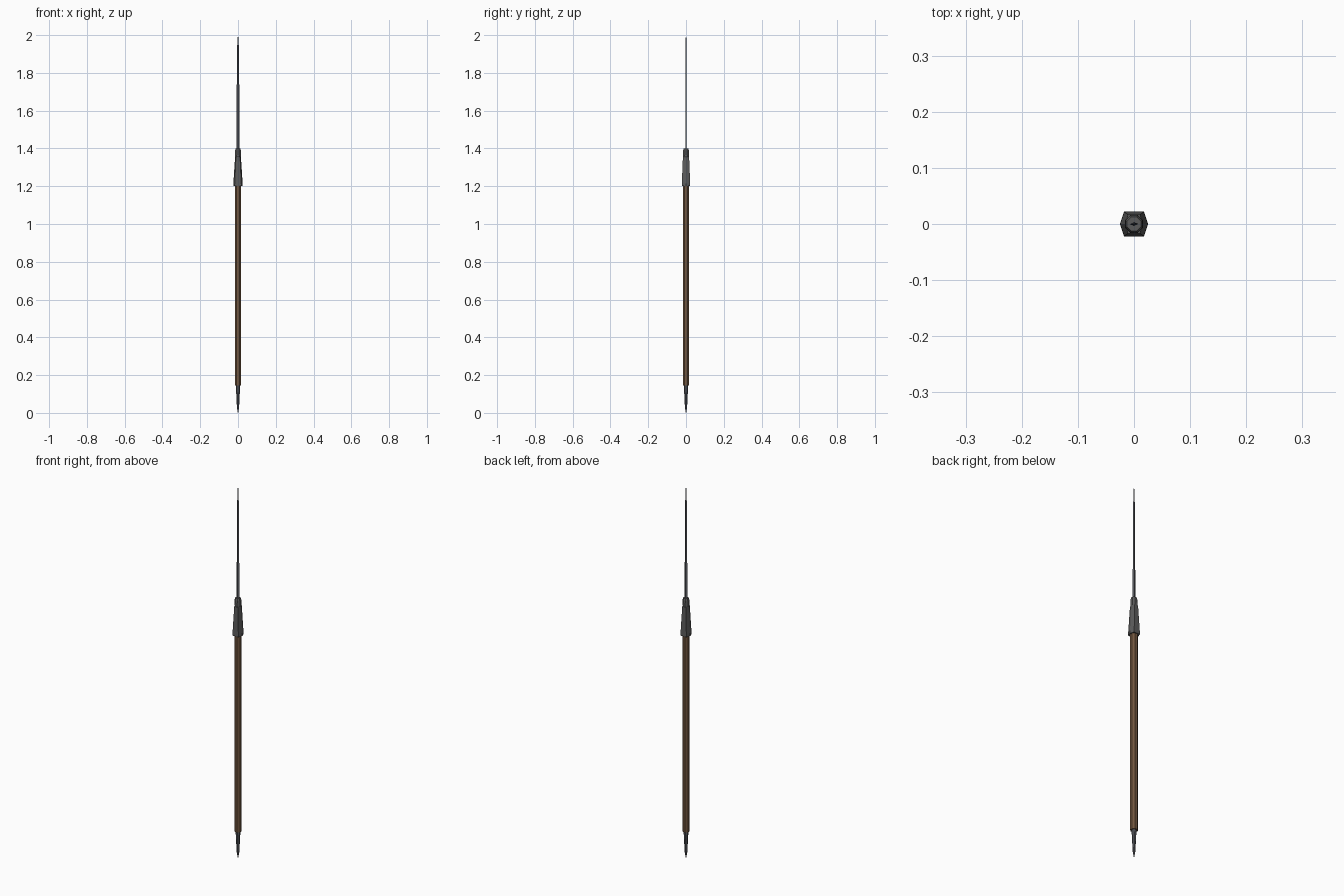
import bpy, math

if "Cube" in bpy.data.objects:
    bpy.data.objects.remove(bpy.data.objects["Cube"])


def material(name, rgb):
    m = bpy.data.materials.new(name)
    m.diffuse_color = (*rgb, 1)
    m.use_nodes = True
    m.node_tree.nodes["Principled BSDF"].inputs["Base Color"].default_value = m.diffuse_color
    return m


def loft(name, section, levels, mat):
    """Stack a unit cross-section at levels of (z, x scale, y scale)."""
    n = len(section)
    verts = [(x * sx, y * sy, z) for z, sx, sy in levels for x, y in section]
    faces = [(r * n + i, r * n + (i + 1) % n, (r + 1) * n + (i + 1) % n, (r + 1) * n + i)
             for r in range(len(levels) - 1) for i in range(n)]
    faces.append(tuple(reversed(range(n))))
    faces.append(tuple(range((len(levels) - 1) * n, len(levels) * n)))
    mesh = bpy.data.meshes.new(name)
    mesh.from_pydata(verts, [], faces)
    mesh.materials.append(mat)
    obj = bpy.data.objects.new(name, mesh)
    bpy.context.collection.objects.link(obj)
    return obj


def ring(n, turn=0.0):
    return [(math.cos(math.tau * (i + turn) / n), math.sin(math.tau * (i + turn) / n))
            for i in range(n)]


wood = material("brown wood", (0.17, 0.095, 0.05))
iron = material("grey iron", (0.105, 0.105, 0.105))
steel = material("dark steel", (0.10, 0.105, 0.12))

# Wooden shaft
loft("shaft", ring(8, 0.5), [(0.145, 0.0185, 0.0185), (1.21, 0.0185, 0.0185)], wood)

# Flared six-sided socket, wide corners left and right
hexagon = [(1, 0), (0.7, 1), (-0.7, 1), (-1, 0), (-0.7, -1), (0.7, -1)]
loft("socket", hexagon, [(1.20, 0.025, 0.0225), (1.215, 0.0245, 0.022),
                         (1.355, 0.0155, 0.0165)], iron)

# Collar above the socket
loft("collar", ring(8, 0.5), [(1.35, 0.015, 0.015), (1.36, 0.0175, 0.0175),
                              (1.39, 0.0165, 0.0165), (1.40, 0.0135, 0.0135)], iron)

# Long slender shank with a narrow point
loft("shank", ring(4), [(1.395, 0.0085, 0.0035), (1.85, 0.006, 0.003),
                        (1.97, 0.0035, 0.0025), (2.0, 0.0004, 0.0004)], steel)

# Butt spike
loft("butt_spike", ring(8, 0.5), [(0, 0.0008, 0.0008), (0.03, 0.0065, 0.0065),
                                  (0.15, 0.0125, 0.0125)], steel)
